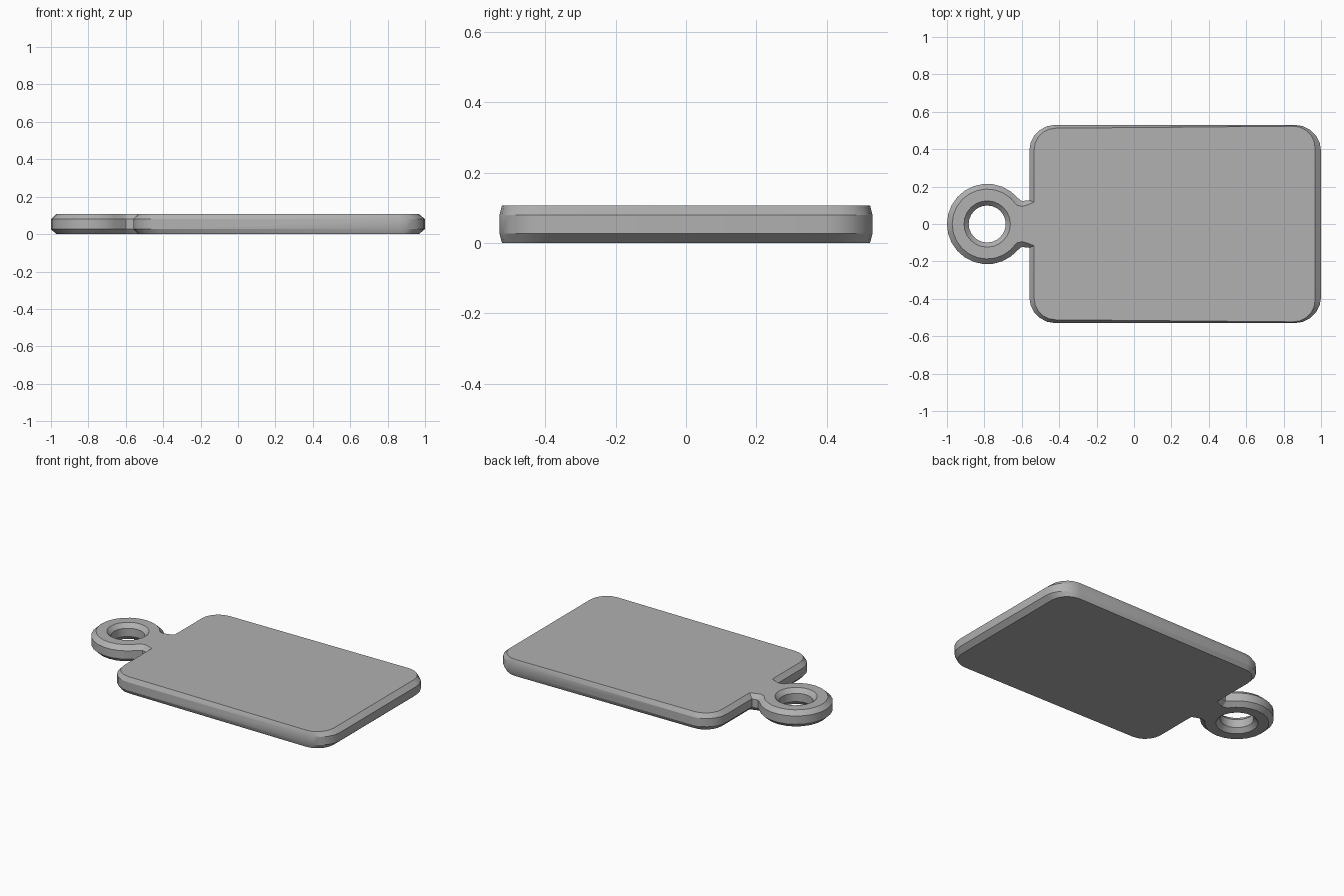
import bpy, bmesh
from math import cos, sin, radians

if "Cube" in bpy.data.objects:
    bpy.data.objects.remove(bpy.data.objects["Cube"])

H, BEV = 0.107, 0.027     # thickness and chamfer height
RING_X = -0.785           # centre of the key ring eyelet


def arc(cx, cy, r, a0, a1, n):
    return [(cx + r * cos(radians(a0 + (a1 - a0) * i / n)),
             cy + r * sin(radians(a0 + (a1 - a0) * i / n))) for i in range(n + 1)]


def outline(right, left, y_right, y_left, rad, neck, ring_r, ring_a):
    """Half outline (plate corner, corner, neck, eyelet), mirrored across y = 0."""
    half = arc(right - rad, y_right - rad, rad, 0, 90, 5)
    half += arc(left + rad, y_left - rad, rad, 90, 180, 5)
    half += neck
    half += arc(RING_X, 0, ring_r, ring_a, 180, 10)
    return half + [(x, -y) for x, y in reversed(half[:-1])]


outer = outline(1.0, -0.56, 0.53, 0.53, 0.14,
                [(-0.56, 0.127), (-0.58, 0.126), (-0.598, 0.121)], 0.215, 40)
inner = outline(0.968, -0.534, 0.523, 0.512, 0.115,
                [(-0.534, 0.116), (-0.57, 0.102), (-0.598, 0.094)], 0.187, 33)
hole_wide = arc(RING_X, 0, 0.124, 0, 360, 24)[:-1]
hole_tight = arc(RING_X, 0, 0.099, 0, 360, 24)[:-1]

bm = bmesh.new()


def wall(wide_cap, middle):
    """Chamfered wall following a closed outline; returns bottom and top loops."""
    levels = [(wide_cap, 0), (middle, BEV), (middle, H - BEV), (wide_cap, H)]
    loops = [[bm.verts.new((x, y, z)) for x, y in pts] for pts, z in levels]
    for a, b in zip(loops, loops[1:]):
        n = len(a)
        for i in range(n):
            j = (i + 1) % n
            bm.faces.new((a[i], a[j], b[j], b[i]))
    return loops[0], loops[-1]


# outer rim and eyelet hole, then flat caps between them
rim = wall(inner, outer)
eye = wall(hole_wide, hole_tight)
for k in (0, 1):
    edges = [bm.edges.get((lp[i], lp[i - 1])) for lp in (rim[k], eye[k]) for i in range(len(lp))]
    bmesh.ops.triangle_fill(bm, use_beauty=True, use_dissolve=False, edges=edges)
bmesh.ops.recalc_face_normals(bm, faces=bm.faces[:])

mesh = bpy.data.meshes.new("key_tag")
bm.to_mesh(mesh)
bm.free()
tag = bpy.data.objects.new("key_tag", mesh)
bpy.context.collection.objects.link(tag)

# darker grey metal
grey = bpy.data.materials.new("dark_grey")
grey.diffuse_color = (0.44, 0.44, 0.44, 1)
grey.use_nodes = True
grey.node_tree.nodes["Principled BSDF"].inputs["Base Color"].default_value = grey.diffuse_color
mesh.materials.append(grey)

bpy.context.view_layer.objects.active = tag
tag.select_set(True)
bpy.ops.object.shade_smooth_by_angle(angle=radians(20))
